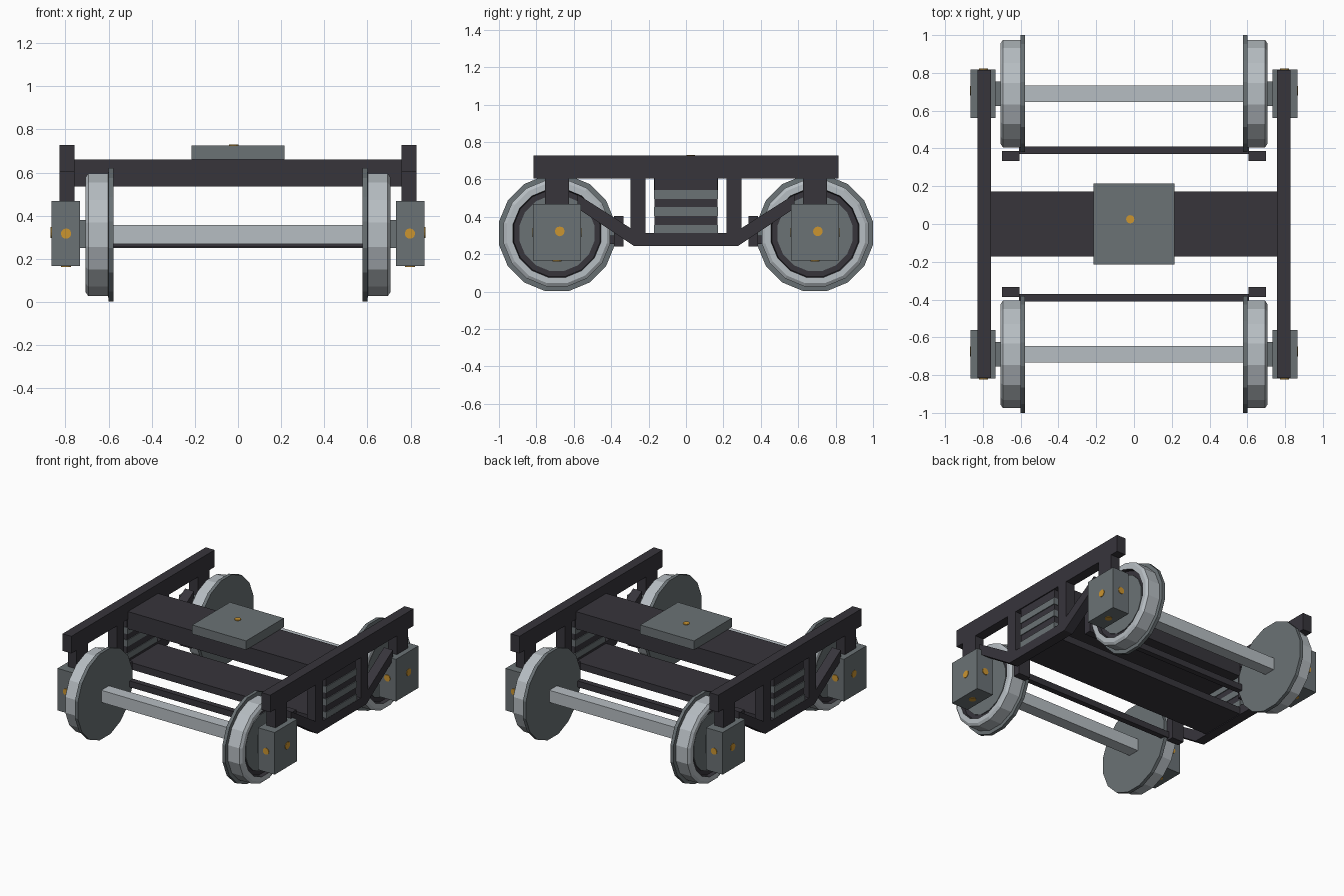
import bpy, bmesh, math
from mathutils import Matrix, Vector

cube = bpy.data.objects.get("Cube")
if cube:
    bpy.data.objects.remove(cube, do_unlink=True)


def material(name, rgb):
    m = bpy.data.materials.new(name)
    m.diffuse_color = (*rgb, 1)
    m.use_nodes = True
    m.node_tree.nodes["Principled BSDF"].inputs["Base Color"].default_value = (*rgb, 1)
    return m


DARK = material("dark_frame", (0.038, 0.035, 0.044))
GREY = material("cast_grey", (0.145, 0.168, 0.178))
STEEL = material("bright_steel", (0.47, 0.51, 0.54))
GOLD = material("gold_paint", (0.60, 0.30, 0.03))


def finish(name, bm, mats):
    bmesh.ops.recalc_face_normals(bm, faces=bm.faces)
    me = bpy.data.meshes.new(name)
    bm.to_mesh(me)
    bm.free()
    for m in mats:
        me.materials.append(m)
    ob = bpy.data.objects.new(name, me)
    bpy.context.collection.objects.link(ob)
    return ob


def box(name, xr, yr, zr, mat):
    """Box from x, y and z ranges."""
    bm = bmesh.new()
    size = [abs(r[1] - r[0]) for r in (xr, yr, zr)]
    mid = [(r[0] + r[1]) / 2 for r in (xr, yr, zr)]
    bmesh.ops.create_cube(bm, size=1, matrix=Matrix.Translation(mid) @ Matrix.Diagonal((*size, 1)))
    return finish(name, bm, [mat])


def plate(name, outline, x0, x1, mat):
    """Outline in (y, z), extruded along x."""
    bm = bmesh.new()
    face = bm.faces.new([bm.verts.new((x0, y, z)) for y, z in outline])
    new = bmesh.ops.extrude_face_region(bm, geom=[face])["geom"]
    bmesh.ops.translate(bm, vec=(x1 - x0, 0, 0), verts=[v for v in new if isinstance(v, bmesh.types.BMVert)])
    return finish(name, bm, [mat])


def dot(name, pos, normal, radius=0.026):
    """Thin gold disc lying on a surface."""
    bm = bmesh.new()
    rot = Vector(normal).to_track_quat('Z', 'Y').to_matrix().to_4x4()
    bmesh.ops.create_cone(bm, cap_ends=True, segments=12, radius1=radius, radius2=radius,
                          depth=0.008, matrix=Matrix.Translation(pos) @ rot)
    return finish(name, bm, [GOLD])


WHEEL_Y, WHEEL_Z, SIDES = 0.69, 0.312, 16
# Wheel profile: distance from centre line, radius, material of the strip that follows
PROFILE = [(0.576, 0.0, 0), (0.576, 0.316, 0), (0.600, 0.316, 0), (0.602, 0.290, 1),
           (0.694, 0.290, 1), (0.706, 0.272, 1), (0.706, 0.240, 2),
           (0.680, 0.235, 2), (0.680, 0.205, 0), (0.686, 0.205, 0), (0.686, 0.0, 0)]


def wheel(name, sx, cy):
    bm = bmesh.new()
    rings = []
    for x, r, _ in PROFILE:
        if r == 0:
            rings.append([bm.verts.new((sx * x, cy, WHEEL_Z))] * SIDES)
            continue
        ring = []
        for i in range(SIDES):
            a = (i + 0.5) * math.tau / SIDES
            ring.append(bm.verts.new((sx * x, cy + r * math.cos(a), WHEEL_Z + r * math.sin(a))))
        rings.append(ring)
    for k in range(len(rings) - 1):
        for i in range(SIDES):
            j = (i + 1) % SIDES
            quad = [rings[k][i], rings[k][j], rings[k + 1][j], rings[k + 1][i]]
            face = bm.faces.new(list(dict.fromkeys(quad)))
            face.material_index = PROFILE[k][2]
    return finish(name, bm, [GREY, STEEL, DARK])


# Cross members
box("bolster", (-0.76, 0.76), (-0.172, 0.172), (0.535, 0.66), DARK)
box("centre_plate", (-0.215, 0.215), (-0.215, 0.215), (0.66, 0.725), GREY)
dot("centre_mark", (-0.02, 0.025, 0.726), (0, 0, 1), 0.022)
box("spring_plank", (-0.76, 0.76), (-0.172, 0.172), (0.25, 0.30), DARK)

# Wheelsets and brake beams at both ends
for sy, end in ((-1, "front"), (1, "back")):
    cy = sy * WHEEL_Y
    box(end + "_axle", (-0.58, 0.58), (cy - 0.043, cy + 0.043), (0.269, 0.356), STEEL)
    box(end + "_brake_beam", (-0.61, 0.61), (sy * 0.37, sy * 0.41), (0.255, 0.30), DARK)

# Side frames with everything they carry
for sx, side in ((-1, "right"), (1, "left")):
    inner, outer = sx * 0.757, sx * 0.828
    fx = (inner, outer)
    box(side + "_top_beam", fx, (-0.815, 0.815), (0.604, 0.727), DARK)
    box(side + "_bottom_bar", fx, (-0.28, 0.28), (0.245, 0.313), DARK)

    # Spring pack of alternating dark and grey layers
    box(side + "_spring_core", (sx * 0.765, sx * 0.820), (-0.168, 0.168), (0.30, 0.61), DARK)
    for i, z in enumerate((0.31, 0.405, 0.495)):
        box(f"{side}_spring_leaf_{i + 1}", (sx * 0.760, sx * 0.826), (-0.172, 0.172), (z, z + 0.047), GREY)

    for sy, end in ((-1, "front"), (1, "back")):
        tag = f"{end}_{side}_"
        cy = sy * WHEEL_Y
        wheel(tag + "wheel", sx, cy)
        box(tag + "axle_stub", (sx * 0.68, sx * 0.74), (cy - 0.065, cy + 0.065), (0.25, 0.38), GREY)
        box(tag + "column", fx, (sy * 0.216, sy * 0.298), (0.30, 0.61), DARK)
        box(tag + "pedestal", fx, (cy - 0.065, cy + 0.065), (0.46, 0.61), DARK)
        plate(tag + "brace", [(sy * y, z) for y, z in
              ((0.255, 0.313), (0.58, 0.52), (0.58, 0.445), (0.28, 0.245))], inner, outer, DARK)
        box(tag + "brake_shoe", (sx * 0.607, sx * 0.70), (sy * 0.333, sy * 0.386), (0.24, 0.405), DARK)
        # Axle box with gold marks on its open faces
        box(tag + "axle_box", (sx * 0.732, sx * 0.865), (cy - 0.128, cy + 0.128), (0.166, 0.469), GREY)
        dot(tag + "outer_mark", (sx * 0.865, cy + 0.015, 0.322), (sx, 0, 0))
        dot(tag + "end_mark", (sx * 0.797, cy + sy * 0.128, 0.317), (0, sy, 0), 0.024)
        dot(tag + "inner_end_mark", (sx * 0.797, cy - sy * 0.128, 0.317), (0, -sy, 0), 0.024)
        dot(tag + "under_mark", (sx * 0.797, cy, 0.166), (0, 0, -1), 0.024)
